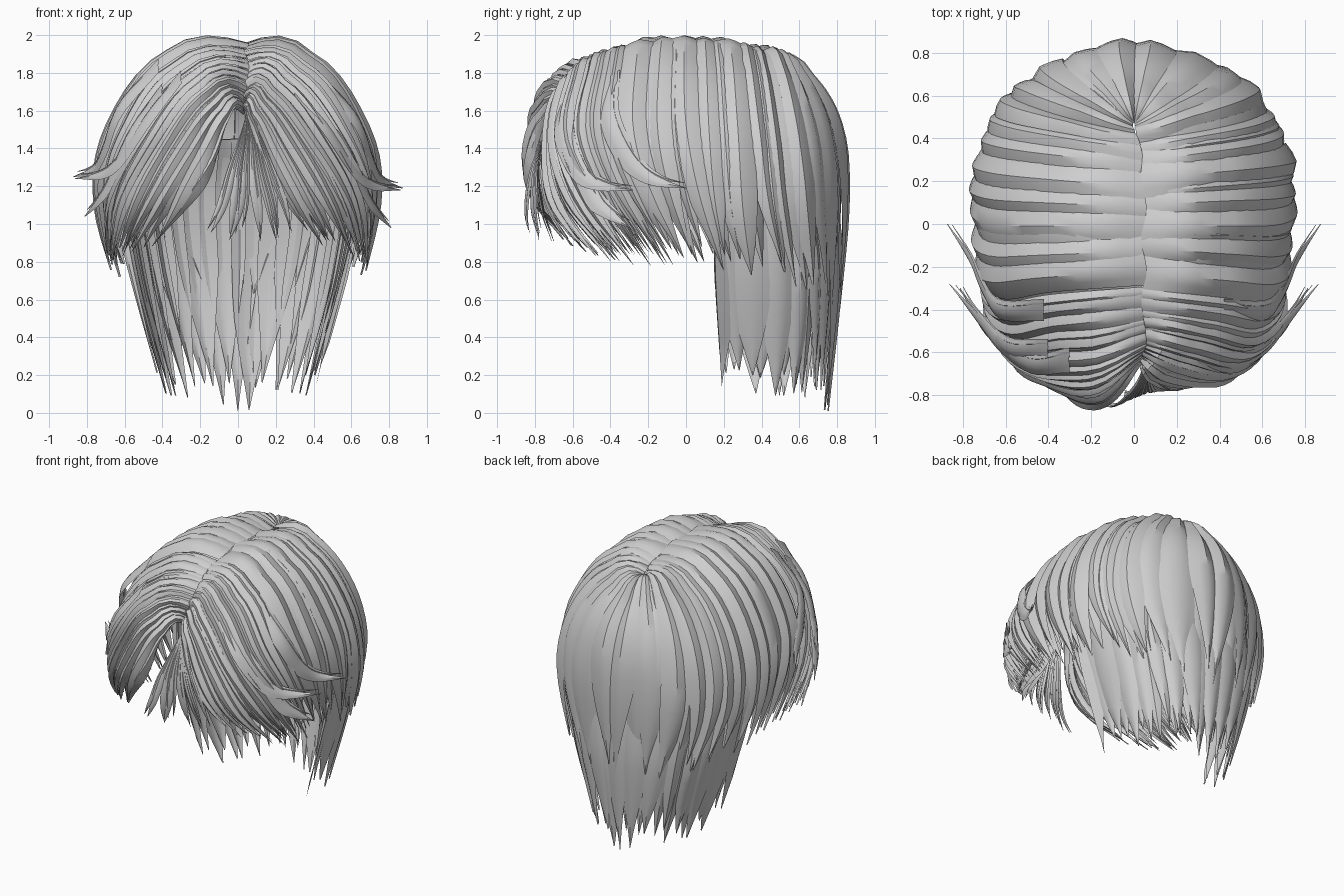
import bpy, bmesh, math, random
from mathutils import Vector

random.seed(7)
cube = bpy.data.objects.get("Cube")
if cube:
    bpy.data.objects.remove(cube, do_unlink=True)

hair = bpy.data.materials.new("light_grey_hair")
hair.use_nodes = True
GREY = (0.62, 0.62, 0.62, 1)
hair.diffuse_color = GREY
hair.node_tree.nodes["Principled BSDF"].inputs["Base Color"].default_value = GREY
CENTRE = Vector((0, 0, 1.1))


def spline(points, t):
    """Catmull-Rom point at t, counted in points from the first one."""
    n = len(points)
    i = max(0, min(int(t), n - 2))
    f = t - i
    b, c = points[i], points[i + 1]
    a = points[i - 1] if i else b * 2 - c
    d = points[i + 2] if i + 2 < n else c * 2 - b
    return b + (c - a) * (f / 2) + (a * 2 - b * 5 + c * 4 - d) * (f * f / 2) \
        + (b * 3 - a - c * 3 + d) * (f ** 3 / 2)


def sheet(keys, puff=0.0):
    """Surface through key strands: u runs across them, t from root to tip."""
    def at(u, t):
        u = max(0, min(u, len(keys) - 1))
        p = spline([spline(k, t * (len(k) - 1)) for k in keys], u)
        if puff and t < 0.22:
            # Roots rise from a slightly wavy, off-centre parting
            part = max(0, min(1, (0.46 - p.y) * 5))
            p.z += puff * math.sin(math.pi * t / 0.22)
            p.x += (0.045 + 0.012 * math.sin(p.y * 22)) * part * (1 - t / 0.22)
        # The fringe is fuller on the right
        front = max(0, min(1, (-p.y - 0.4) / 0.3))
        p.y -= 0.10 * front * math.exp(-((p.x + 0.16) / 0.18) ** 2)
        return p
    return at


def lock(bm, at, u0, half, bulge, length=1.0, taper=0.6, sweep=0.0, depth=0.0, tilt=0.3):
    """One ridged lock of hair lying on a sheet and ending in a point."""
    grid = []
    rows = 18
    for r in range(rows + 1):
        f = r / rows
        t = f * length
        k = max(0, (f - taper) / (1 - taper))
        width = half * max(0.02, 1 - k ** 1.6)
        u = u0 + sweep * f ** 3
        eps = 0.02
        du = at(u + eps, t) - at(u - eps, t)
        dt = at(u, min(t + eps, 1)) - at(u, t - eps if t > eps else 0)
        n = du.cross(dt).normalized()
        if n.dot(at(u, t) - CENTRE) < 0:
            n = -n
        rise = bulge * min(1, 0.2 + f * 4) * (1 - k * 0.8)
        row = []
        for s in (-1, -0.5, 0, 0.5, 1):
            p = at(u + s * width, t) + n * (rise * (1 - abs(s) ** 1.3 + tilt * s) - depth)
            row.append(bm.verts.new(p))
        grid.append(row)
    for a, b in zip(grid, grid[1:]):
        for i in range(4):
            bm.faces.new((a[i], a[i + 1], b[i + 1], b[i]))


def finish(bm, name):
    bmesh.ops.recalc_face_normals(bm, faces=bm.faces)
    for f in bm.faces:
        if f.normal.dot(f.calc_center_median() - CENTRE) < 0:
            f.normal_flip()
    mesh = bpy.data.meshes.new(name)
    bm.to_mesh(mesh)
    bm.free()
    mesh.materials.append(hair)
    obj = bpy.data.objects.new(name, mesh)
    bpy.context.collection.objects.link(obj)
    bpy.ops.object.select_all(action='DESELECT')
    obj.select_set(True)
    bpy.context.view_layer.objects.active = obj
    bpy.ops.object.shade_smooth_by_angle(angle=math.radians(35))


def vectors(rows):
    return [[Vector(p) for p in row] for row in rows]


def mirrored(rows):
    return [[Vector((-p.x, p.y, p.z)) for p in row] for row in rows]


# Key strands from the middle of the back, round the left side, to the fringe
crown = vectors([
    [(0, .47, 1.87), (0, .67, 1.74), (0, .8, 1.5), (0, .84, 1.1), (0, .8, .48)],
    [(.01, .46, 1.88), (.22, .56, 1.78), (.39, .65, 1.5), (.45, .69, 1.1), (.36, .71, .55)],
    [(0, .36, 1.9), (.36, .41, 1.81), (.58, .45, 1.5), (.65, .48, 1.1), (.56, .53, .67)],
    [(0, .15, 1.94), (.41, .18, 1.84), (.66, .2, 1.5), (.73, .22, 1.12), (.66, .27, .73)],
    [(0, -.1, 1.95), (.41, -.12, 1.85), (.65, -.13, 1.5), (.72, -.07, 1.17), (.67, .07, .76)],
    [(0, -.35, 1.91), (.38, -.39, 1.8), (.59, -.43, 1.5), (.69, -.34, 1.17), (.66, -.12, .77)],
    [(0, -.52, 1.83), (.28, -.58, 1.74), (.5, -.63, 1.45), (.66, -.49, 1.12), (.68, -.26, .78)],
    [(0, -.6, 1.7), (.17, -.69, 1.64), (.34, -.72, 1.4), (.5, -.68, 1.1), (.61, -.48, .82)],
    [(0, -.61, 1.58), (.06, -.69, 1.53), (.12, -.74, 1.32), (.22, -.74, 1.12), (.35, -.67, .92)],
])
mid = len(crown) - 1
crown_sheet = sheet(mirrored(crown[:0:-1]) + crown, puff=0.05)

# Outer locks, and a deeper layer that closes the gaps between them
for name, shift, depth in (("outer_locks", 0, 0), ("under_locks", 0.5, 0.02)):
    bm = bmesh.new()
    for side in (-1, 1):
        u = 0.18 + shift * 0.36
        while u < mid - 0.05:
            back = u < 4.8
            step = random.uniform(.34, .5) if back else random.uniform(.17, .27)
            lock(bm, crown_sheet, mid + side * u, step * random.uniform(.65, .8),
                 0.04 if back else 0.028, length=random.uniform(.92, 1),
                 taper=random.uniform(.58, .72), sweep=-side * random.uniform(0, .35),
                 depth=depth + random.uniform(-.01, .008), tilt=random.uniform(-.6, .6))
            u += step
    finish(bm, name)

# Long layer at the nape
nape = vectors([
    [(0, .68, 1.45), (0, .77, 1.15), (0, .8, .7), (0, .75, .01)],
    [(.3, .58, 1.45), (.37, .67, 1.15), (.32, .72, .7), (.2, .7, .04)],
    [(.5, .4, 1.45), (.55, .48, 1.15), (.49, .53, .7), (.34, .52, .08)],
    [(.59, .18, 1.45), (.62, .17, 1.15), (.57, .15, .8), (.41, .19, .13)],
])
nape_sheet = sheet(mirrored(nape[:0:-1]) + nape)
bm = bmesh.new()
for layer in range(2):
    count = 15 - layer
    for i in range(count):
        u = 6 * (i + layer * 0.5) / 14
        lock(bm, nape_sheet, u, 0.32, 0.03, taper=random.uniform(.62, .74),
             length=1 if i == count // 2 else random.uniform(.93, 1),
             sweep=random.uniform(-.1, .1), depth=layer * 0.015, tilt=random.uniform(-.5, .5))
finish(bm, "nape_locks")

# Thin wisps hanging in the middle of the fringe
wisps = vectors([
    [(.05, -.63, 1.6), (.01, -.7, 1.47), (-.06, -.75, 1.28), (-.12, -.76, 1.08), (-.2, -.72, .92)],
    [(.05, -.63, 1.6), (.12, -.73, 1.47), (.2, -.77, 1.28), (.29, -.75, 1.08), (.36, -.68, .88)],
])
bm = bmesh.new()
wisp_sheet = sheet(wisps)
for i in range(13):
    lock(bm, wisp_sheet, (i + 0.5) / 13, random.uniform(.04, .08), 0.01,
         length=random.uniform(.88, 1), taper=.5, sweep=random.uniform(-.08, .08))
finish(bm, "fringe_wisps")

# Side locks whose tips flick outward and back, a little higher on the right
flicks = vectors([
    [(.3, -.6, 1.72), (.47, -.65, 1.5), (.62, -.56, 1.28), (.72, -.45, 1.2), (.86, -.28, 1.18)],
    [(.42, -.4, 1.78), (.62, -.4, 1.55), (.7, -.3, 1.34), (.76, -.17, 1.23), (.87, 0, 1.19)],
    [(.4, -.58, 1.65), (.57, -.58, 1.4), (.68, -.49, 1.15), (.74, -.42, 1.06), (.81, -.3, .98)],
])
bm = bmesh.new()
for rows, lift in ((flicks, 0), (mirrored(flicks), 0.06)):
    for row in rows:
        # A narrow sheet around each flick
        strip = sheet([[p + Vector((0, d, d * 0.7 + lift)) for p in row] for d in (-.06, .06)])
        lock(bm, strip, 0.5, 0.42, 0.02, taper=.4)
        lock(bm, strip, 0.75, 0.15, 0.015, length=.95, taper=.5)
finish(bm, "flicked_locks")
